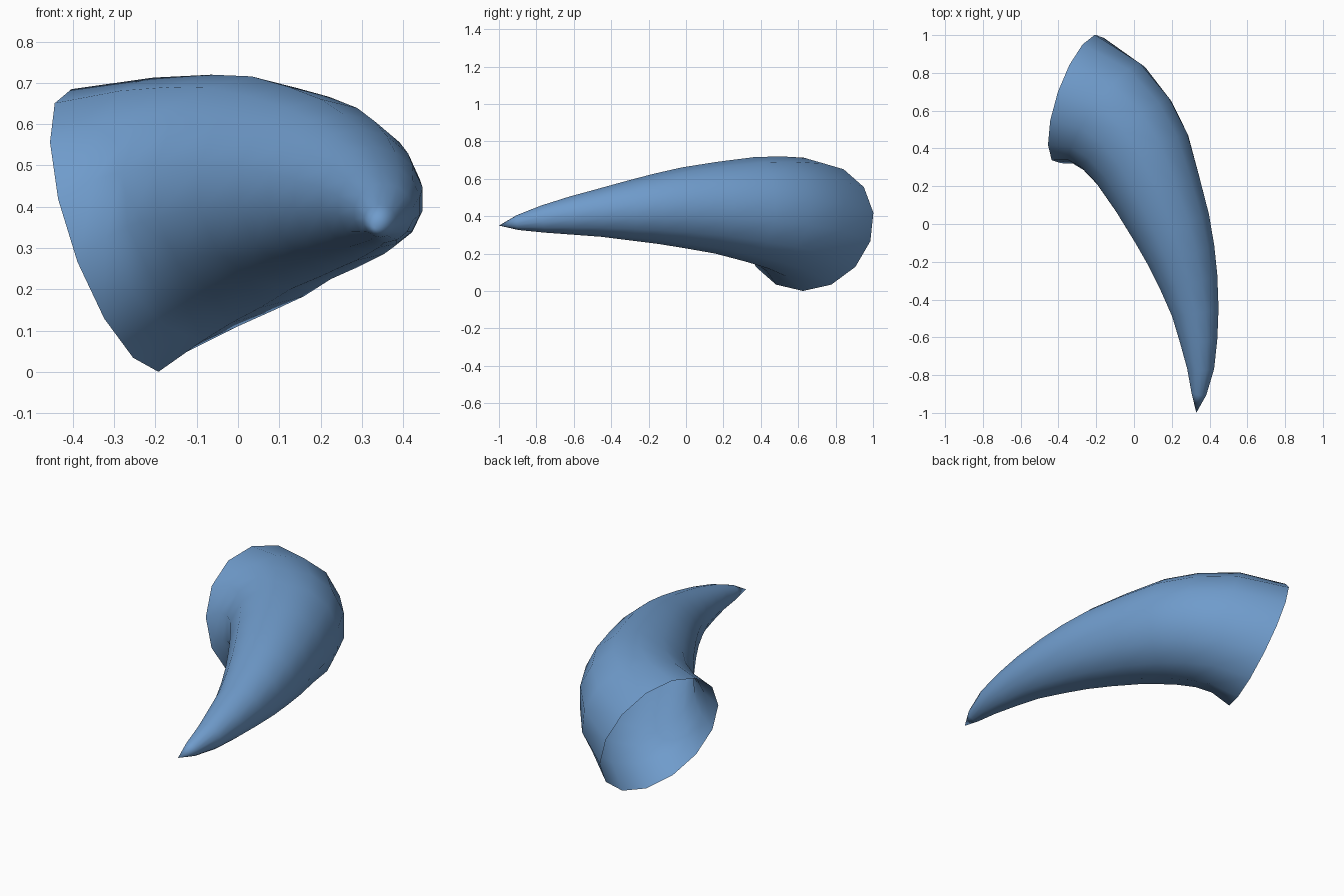
import bpy, bmesh, math
from mathutils import Vector

if "Cube" in bpy.data.objects:
    bpy.data.objects.remove(bpy.data.objects["Cube"])

SIDES = 14

# centre line of the horn: x, y, z, radius (open base first, near-tip last)
STATIONS = [
    (-0.298, 0.662, 0.343, 0.360),
    (-0.145, 0.585, 0.395, 0.327),
    (-0.040, 0.475, 0.420, 0.303),
    (0.043, 0.345, 0.436, 0.281),
    (0.125, 0.160, 0.446, 0.245),
    (0.200, -0.020, 0.446, 0.215),
    (0.250, -0.165, 0.440, 0.187),
    (0.289, -0.305, 0.430, 0.160),
    (0.324, -0.465, 0.418, 0.128),
    (0.342, -0.615, 0.403, 0.102),
    (0.353, -0.765, 0.385, 0.073),
    (0.344, -0.900, 0.366, 0.040),
]
TIP = Vector((0.33, -1.0, 0.35))
BASE_DIRECTION = Vector((0.90, -0.31, 0.31))

horn_blue = bpy.data.materials.new("horn_blue")
horn_blue.diffuse_color = (0.16, 0.33, 0.60, 1)
horn_blue.use_nodes = True
horn_blue.node_tree.nodes["Principled BSDF"].inputs["Base Color"].default_value = horn_blue.diffuse_color

bm = bmesh.new()
centres = [Vector(s[:3]) for s in STATIONS] + [TIP]

# rings square to the centre line, first vertex uppermost
rings = []
for i, station in enumerate(STATIONS):
    if i == 0:
        along = BASE_DIRECTION.normalized()
    else:
        along = ((centres[i + 1] - centres[i]).normalized()
                 + (centres[i] - centres[i - 1]).normalized()).normalized()
    up = Vector((0, 0, 1))
    up = (up - along * up.dot(along)).normalized()
    side = up.cross(along)
    ring = []
    for k in range(SIDES):
        a = 2 * math.pi * k / SIDES
        ring.append(bm.verts.new(centres[i] + station[3] * (up * math.cos(a) + side * math.sin(a))))
    rings.append(ring)

# skin between rings, leaving the wide base open
for r0, r1 in zip(rings, rings[1:]):
    for k in range(SIDES):
        n = (k + 1) % SIDES
        bm.faces.new((r0[k], r0[n], r1[n], r1[k]))

# pointed tip
tip = bm.verts.new(TIP)
for k in range(SIDES):
    bm.faces.new((rings[-1][k], rings[-1][(k + 1) % SIDES], tip))

bmesh.ops.recalc_face_normals(bm, faces=bm.faces)
# make sure the skin faces outwards
face = bm.faces[0] if not hasattr(bm.faces, "ensure_lookup_table") else (bm.faces.ensure_lookup_table(), bm.faces[0])[1]
if face.normal.dot(face.calc_center_median() - centres[0]) < 0:
    bmesh.ops.reverse_faces(bm, faces=bm.faces)
for f in bm.faces:
    f.smooth = True

mesh = bpy.data.meshes.new("horn")
bm.to_mesh(mesh)
bm.free()
mesh.materials.append(horn_blue)
horn = bpy.data.objects.new("horn", mesh)
bpy.context.collection.objects.link(horn)

# stand on z = 0
low = min(v.co.z for v in mesh.vertices)
for v in mesh.vertices:
    v.co.z -= low
